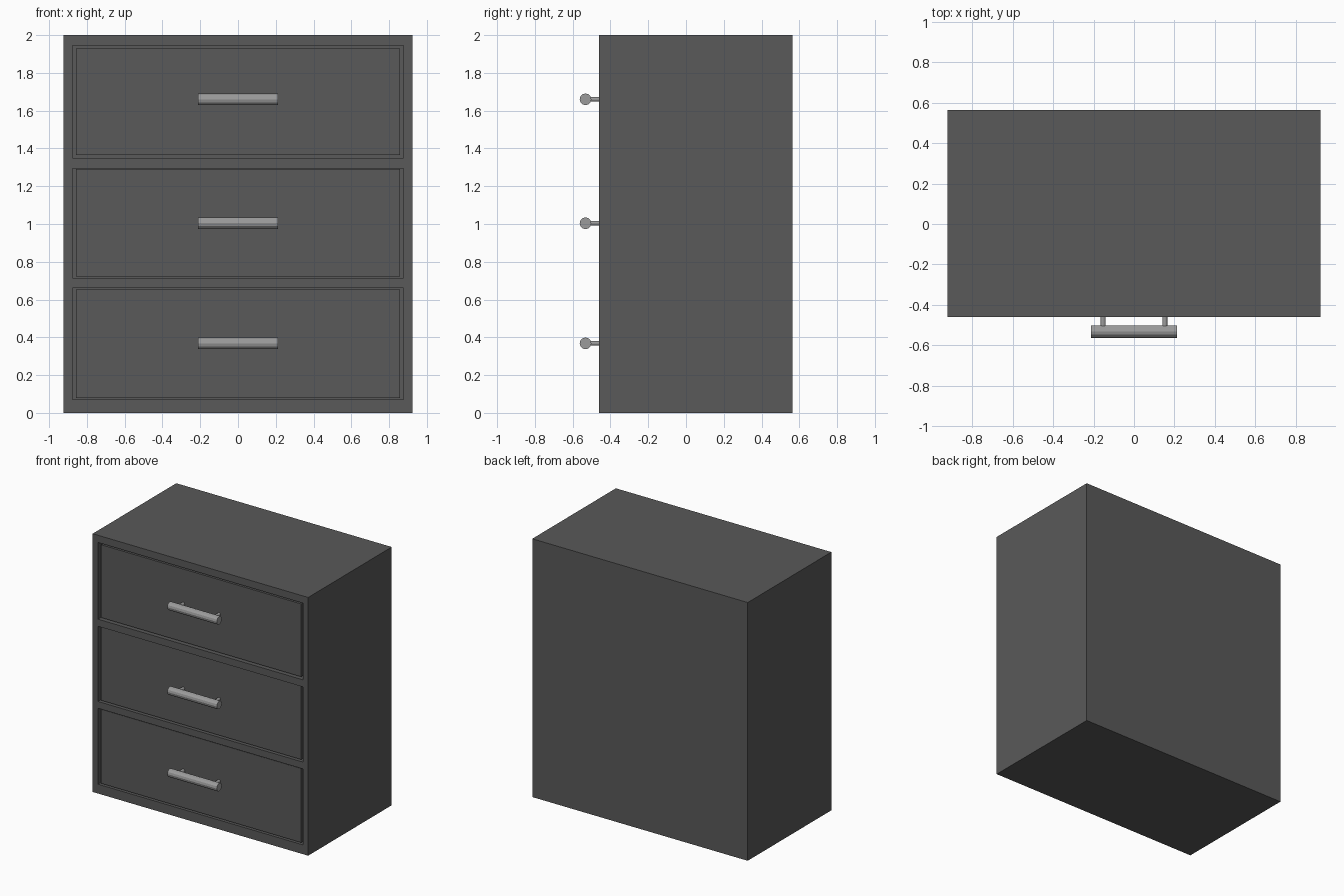
import bpy, bmesh
from mathutils import Matrix, Vector

if "Cube" in bpy.data.objects:
    bpy.data.objects.remove(bpy.data.objects["Cube"])

FRONT, BACK = -0.46, 0.563
HALF_W = 0.923


def material(name, value):
    m = bpy.data.materials.new(name)
    m.diffuse_color = (value, value, value, 1)
    m.use_nodes = True
    m.node_tree.nodes["Principled BSDF"].inputs["Base Color"].default_value = m.diffuse_color
    return m


dark = material("dark_paint", 0.1)
metal = material("brushed_metal", 0.33)


def finish(bm, name, mat):
    bmesh.ops.recalc_face_normals(bm, faces=bm.faces)
    mesh = bpy.data.meshes.new(name)
    bm.to_mesh(mesh)
    bm.free()
    mesh.materials.append(mat)
    obj = bpy.data.objects.new(name, mesh)
    bpy.context.collection.objects.link(obj)
    return obj


def box_mesh(x, y0, y1, z0, z1):
    bm = bmesh.new()
    bmesh.ops.create_cube(bm, size=1)
    for v in bm.verts:
        v.co = (x if v.co.x > 0 else -x,
                y1 if v.co.y > 0 else y0,
                z1 if v.co.z > 0 else z0)
    return bm


def add_rod(bm, centre, axis, radius, length, sides):
    turn = Vector((0, 0, 1)).rotation_difference(Vector(axis)).to_matrix().to_4x4()
    bmesh.ops.create_cone(bm, cap_ends=True, segments=sides, radius1=radius,
                          radius2=radius, depth=length,
                          matrix=Matrix.Translation(centre) @ turn)


# Cabinet shell: a block with one front opening pushed inwards
bm = box_mesh(HALF_W, FRONT, BACK, 0, 2)
bm.faces.ensure_lookup_table()
front = min(bm.faces, key=lambda f: f.calc_center_median().y)
bmesh.ops.inset_region(bm, faces=[front], thickness=0.046)
for v in front.verts:
    v.co = (0.877 if v.co.x > 0 else -0.877, FRONT, 1.944 if v.co.z > 1 else 0.072)
inner = bmesh.ops.extrude_discrete_faces(bm, faces=[front])["faces"][0]
bmesh.ops.translate(bm, verts=inner.verts, vec=(0, 0.97, 0))
finish(bm, "cabinet_shell", dark)

# Rails between the drawers
for i, (z0, z1) in enumerate([(1.295, 1.35), (0.66, 0.713)], 1):
    finish(box_mesh(0.877, FRONT, BACK - 0.053, z0, z1), f"drawer_rail_{i}", dark)

# Drawers with their bar handles
drawers = [(1.364, 1.928, 1.66), (0.723, 1.29, 1.004), (0.08, 0.653, 0.368)]
for i, (z0, z1, zh) in enumerate(drawers, 1):
    finish(box_mesh(0.857, FRONT + 0.01, BACK - 0.08, z0, z1), f"drawer_{i}", dark)
    bm = bmesh.new()
    add_rod(bm, (0, -0.532, zh), (1, 0, 0), 0.031, 0.424, 12)
    for x in (-0.153, 0.153):
        add_rod(bm, (x, -0.482, zh), (0, 1, 0), 0.0125, 0.08, 12)
    finish(bm, f"handle_{i}", metal)
